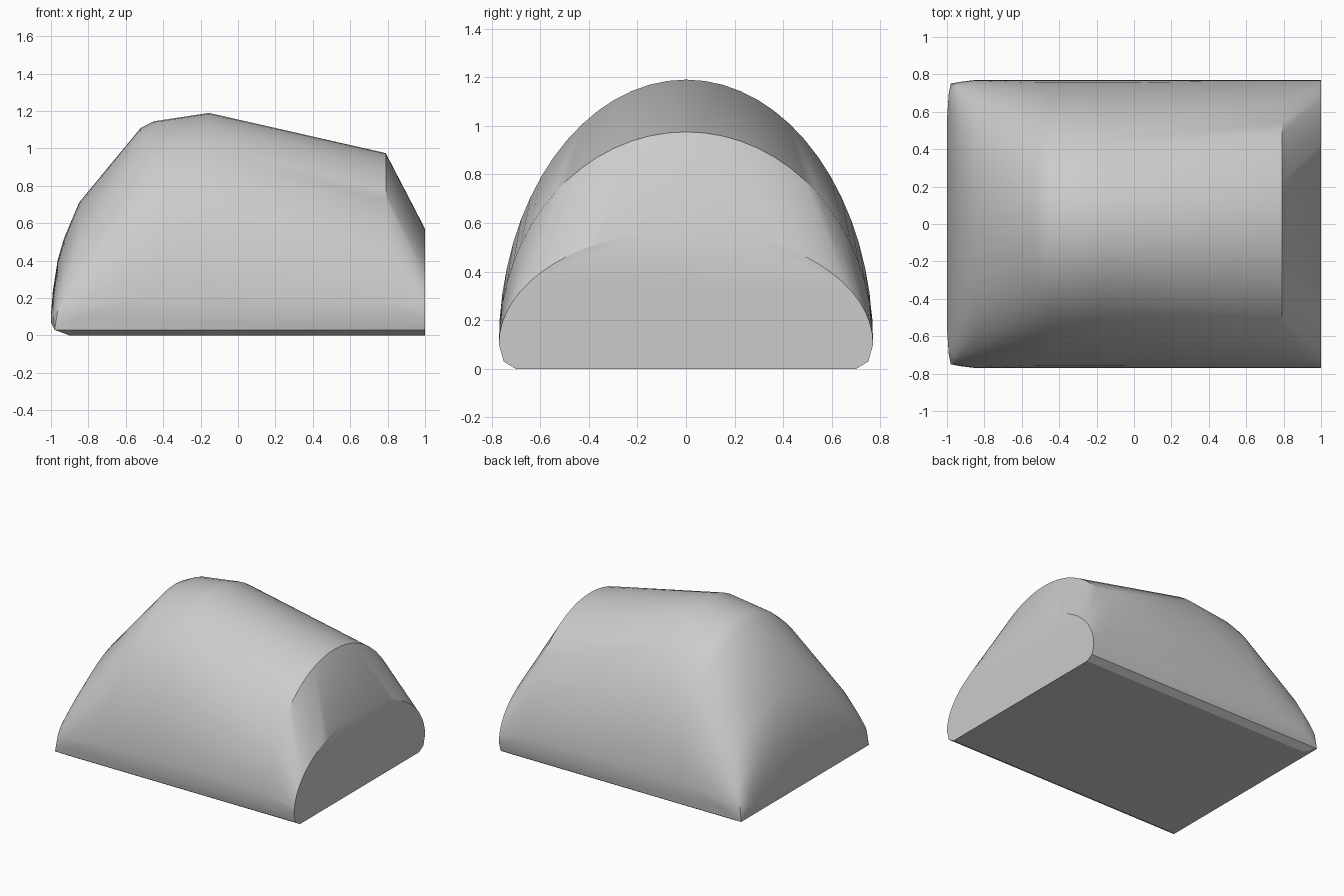
import bpy
import bmesh
from math import cos, sin, pi, radians

cube = bpy.data.objects.get("Cube")
if cube:
    bpy.data.objects.remove(cube, do_unlink=True)

# Plain grey surface
grey = bpy.data.materials.new("light grey")
grey.use_nodes = True
colour = (0.6, 0.6, 0.6, 1)
grey.diffuse_color = colour
grey.node_tree.nodes["Principled BSDF"].inputs["Base Color"].default_value = colour

SPRING = 0.10   # height at which the arch meets the sides
STEPS = 32

# Arch sections along the body: x, crown height, half width
sections = [
    (-1.0, 0.12, 0.56),
    (-0.99, 0.24, 0.70),
    (-0.965, 0.40, 0.75),
    (-0.93, 0.52, 0.76),
    (-0.85, 0.71, 0.77),
    (-0.52, 1.11, 0.77),
    (-0.45, 1.145, 0.77),
    (-0.155, 1.19, 0.77),
    (0.79, 0.975, 0.77),
    (1.0, 0.57, 0.77),
]

bm = bmesh.new()
for x, crown, half in sections:
    for i in range(STEPS + 1):
        a = pi * i / STEPS
        bm.verts.new((x, half * cos(a), SPRING + (crown - SPRING) * sin(a)))

# Chamfered underside: x of each end, half width, height
for back, half, z in [(-0.90, 0.70, 0), (-0.98, 0.75, 0.03), (-1.0, 0.54, 0.07)]:
    for x in (back, 1.0):
        for side in (-1, 1):
            bm.verts.new((x, side * half, z))

# Wrap the sections in one convex skin
hull = bmesh.ops.convex_hull(bm, input=bm.verts[:])
spare = {v for v in hull["geom_interior"] + hull["geom_unused"]
         if isinstance(v, bmesh.types.BMVert)}
bmesh.ops.delete(bm, geom=list(spare), context="VERTS")
bmesh.ops.dissolve_limit(bm, angle_limit=radians(0.5), verts=bm.verts[:], edges=bm.edges[:])
bmesh.ops.recalc_face_normals(bm, faces=bm.faces[:])

mesh = bpy.data.meshes.new("domed_body")
bm.to_mesh(mesh)
bm.free()
mesh.materials.append(grey)
body = bpy.data.objects.new("domed_body", mesh)
bpy.context.collection.objects.link(body)

# Smooth curves, crisp end and base edges
bpy.ops.object.select_all(action="DESELECT")
body.select_set(True)
bpy.context.view_layer.objects.active = body
bpy.ops.object.shade_smooth_by_angle(angle=radians(30))
